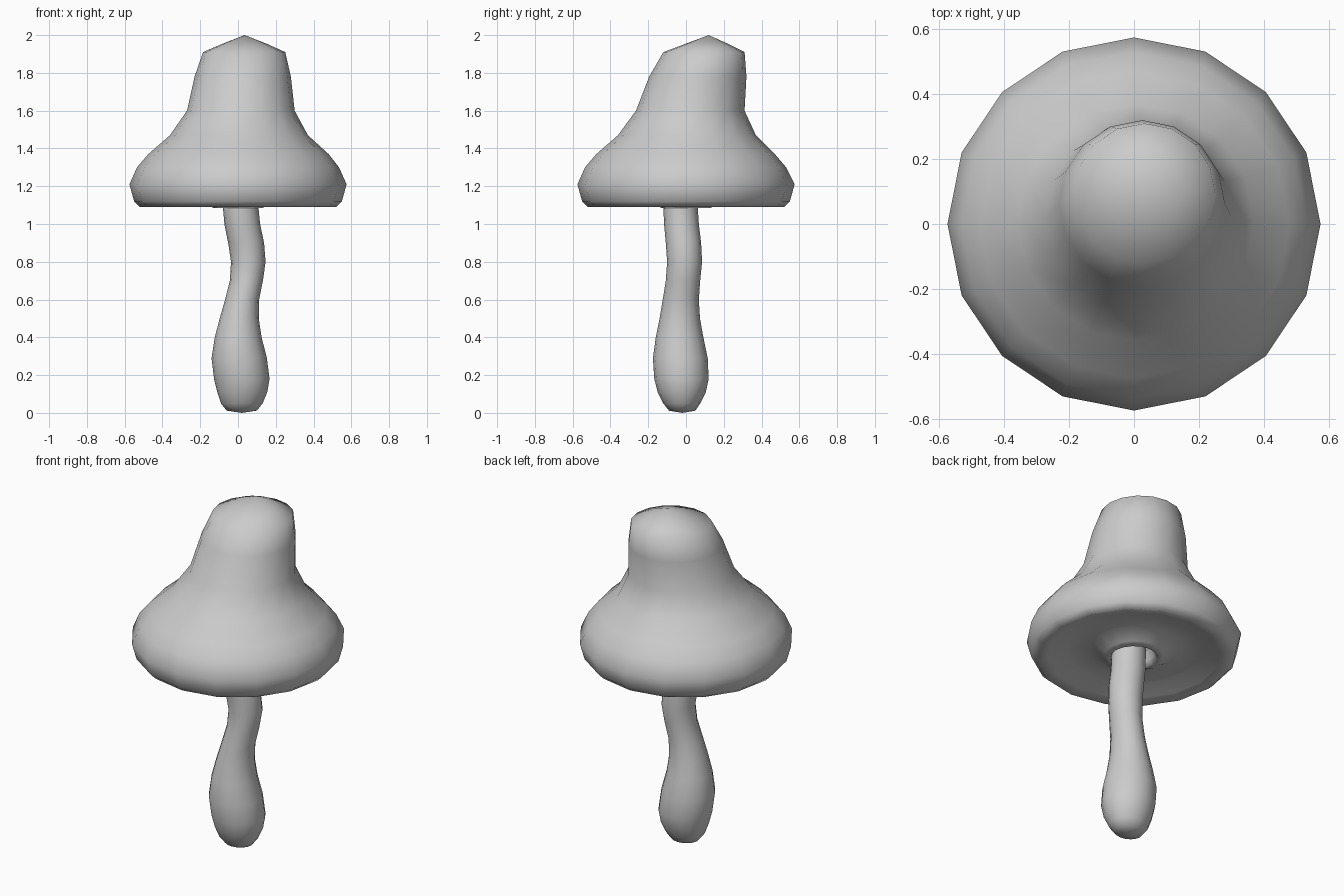
import bpy, bmesh
from math import cos, sin, tau


def loft(name, rings, sides, start=None, end=None):
    """Skin circular rings (cx, cy, z, rx, ry); optional end points close the ends."""
    bm = bmesh.new()
    loops = []
    for cx, cy, z, rx, ry in rings:
        loops.append([bm.verts.new((cx + rx * cos(tau * i / sides),
                                    cy + ry * sin(tau * i / sides), z))
                      for i in range(sides)])
    for a, b in zip(loops, loops[1:]):
        for i in range(sides):
            j = (i + 1) % sides
            bm.faces.new((a[i], a[j], b[j], b[i]))
    for point, loop in ((start, loops[0]), (end, loops[-1])):
        if point:
            tip = bm.verts.new(point)
            for i in range(sides):
                bm.faces.new((loop[i], loop[(i + 1) % sides], tip))
    bmesh.ops.recalc_face_normals(bm, faces=bm.faces)
    mesh = bpy.data.meshes.new(name)
    bm.to_mesh(mesh)
    bm.free()
    mesh.shade_smooth()
    obj = bpy.data.objects.new(name, mesh)
    bpy.context.collection.objects.link(obj)
    return obj


def ring(z, x0, x1, y0, y1):
    """Ring described by its extents in x and y."""
    return ((x0 + x1) / 2, (y0 + y1) / 2, z, (x1 - x0) / 2, (y1 - y0) / 2)


# Cap: hollow underside with collar, rounded rim, leaning crown
under = [(1.17, 0.09), (1.12, 0.11), (1.085, 0.13), (1.10, 0.16), (1.145, 0.24),
         (1.135, 0.36), (1.105, 0.46), (1.09, 0.52), (1.12, 0.55), (1.21, 0.575)]
cap = [(0, 0, z, r, r) for z, r in under]
cap += [ring(1.30, -0.535, 0.535, -0.535, 0.53),
        ring(1.37, -0.475, 0.48, -0.475, 0.47),
        ring(1.47, -0.36, 0.37, -0.36, 0.37),
        ring(1.60, -0.27, 0.30, -0.265, 0.31),
        ring(1.78, -0.23, 0.28, -0.195, 0.32),
        ring(1.91, -0.185, 0.25, -0.12, 0.31),
        ring(1.955, -0.08, 0.15, 0.00, 0.22)]
loft("cap", cap, 16, end=(0.035, 0.12, 2.0))

# Stem: swollen foot and gentle S-bend
stem = [ring(0.012, -0.06, 0.10, -0.09, 0.05),
        ring(0.05, -0.09, 0.13, -0.12, 0.075),
        ring(0.11, -0.11, 0.155, -0.15, 0.105),
        ring(0.18, -0.127, 0.167, -0.168, 0.12),
        ring(0.29, -0.14, 0.153, -0.175, 0.115),
        ring(0.40, -0.123, 0.125, -0.16, 0.092),
        ring(0.50, -0.097, 0.11, -0.14, 0.074),
        ring(0.60, -0.068, 0.112, -0.123, 0.068),
        ring(0.70, -0.043, 0.132, -0.107, 0.075),
        ring(0.80, -0.037, 0.146, -0.10, 0.085),
        ring(0.90, -0.052, 0.138, -0.107, 0.08),
        ring(1.00, -0.072, 0.117, -0.116, 0.068),
        ring(1.09, -0.08, 0.108, -0.12, 0.062),
        ring(1.20, -0.08, 0.108, -0.12, 0.062)]
loft("stem", stem, 16, start=(0.02, -0.02, 0.0), end=(0.015, -0.03, 1.21))
